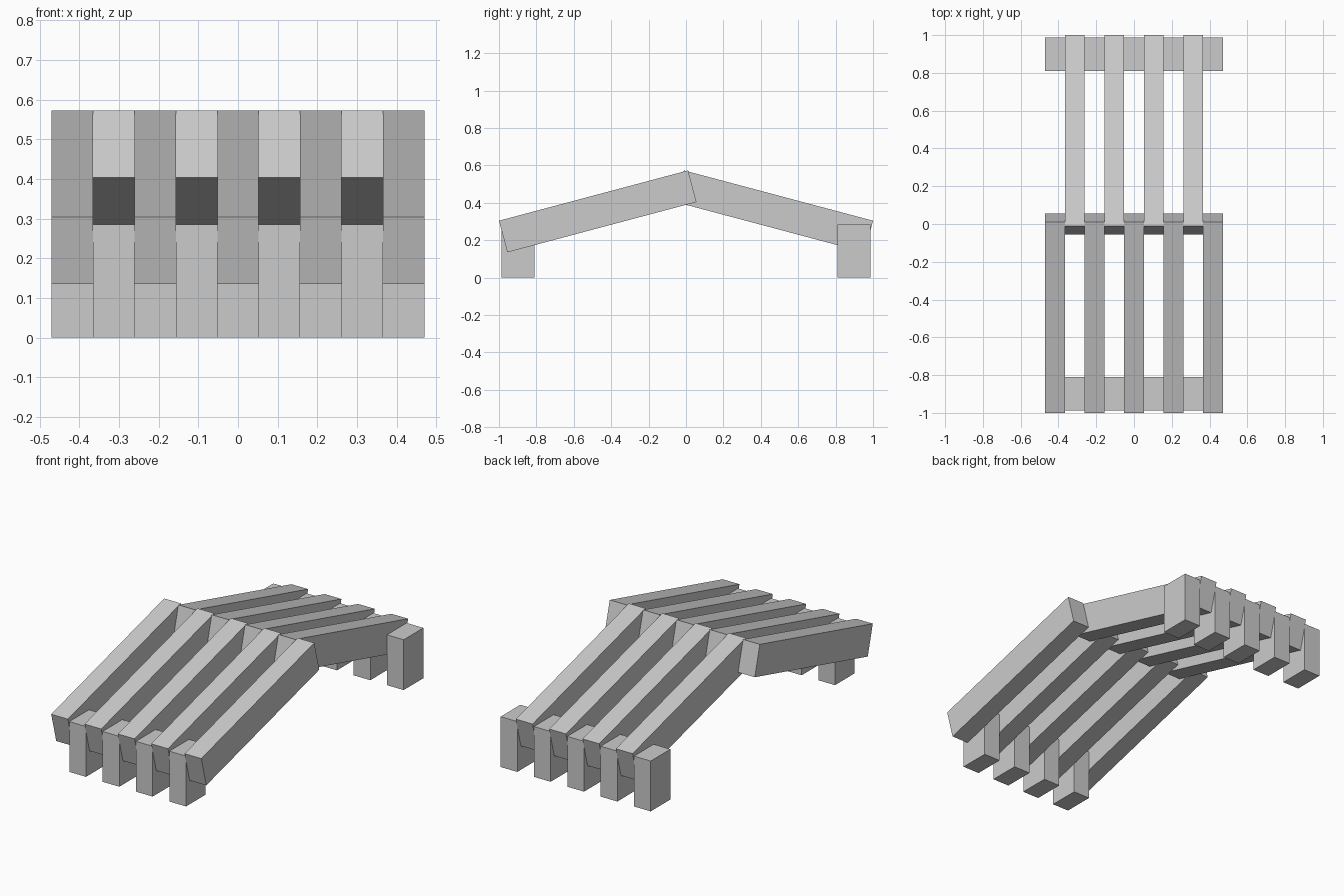
import bpy

if "Cube" in bpy.data.objects:
    bpy.data.objects.remove(bpy.data.objects["Cube"])

W = 0.94 / 9  # width of one interlocking strip


def extrude_profile(name, pts, x):
    """Extrude a (y, z) quad along x by one strip width."""
    a, b = x - W / 2, x + W / 2
    verts = [(a, y, z) for y, z in pts] + [(b, y, z) for y, z in pts]
    n = len(pts)
    faces = [tuple(range(n))[::-1], tuple(range(n, 2 * n))]
    faces += [(i, (i + 1) % n, n + (i + 1) % n, n + i) for i in range(n)]
    mesh = bpy.data.meshes.new(name)
    mesh.from_pydata(verts, [], faces)
    # flip-safe normals
    import bmesh
    bm = bmesh.new()
    bm.from_mesh(mesh)
    bmesh.ops.recalc_face_normals(bm, faces=bm.faces)
    bm.to_mesh(mesh)
    bm.free()
    ob = bpy.data.objects.new(name, mesh)
    bpy.context.collection.objects.link(ob)


# Profiles of the front half; the back half is mirrored in y
slat = [(-1.0, 0.304), (-0.955, 0.135), (0.056, 0.404), (0.011, 0.573)]
post = [(-0.987, 0.0), (-0.811, 0.0), (-0.811, 0.285), (-0.987, 0.285)]


def flip(pts):
    return [(-y, z) for y, z in pts]


# Alternate strips: front slat with back post, then back slat with front post
for i in range(9):
    x = (i - 4) * W
    if i % 2 == 0:
        extrude_profile("front_slat", slat, x)
        extrude_profile("back_post", flip(post), x)
    else:
        extrude_profile("back_slat", flip(slat), x)
        extrude_profile("front_post", post, x)
